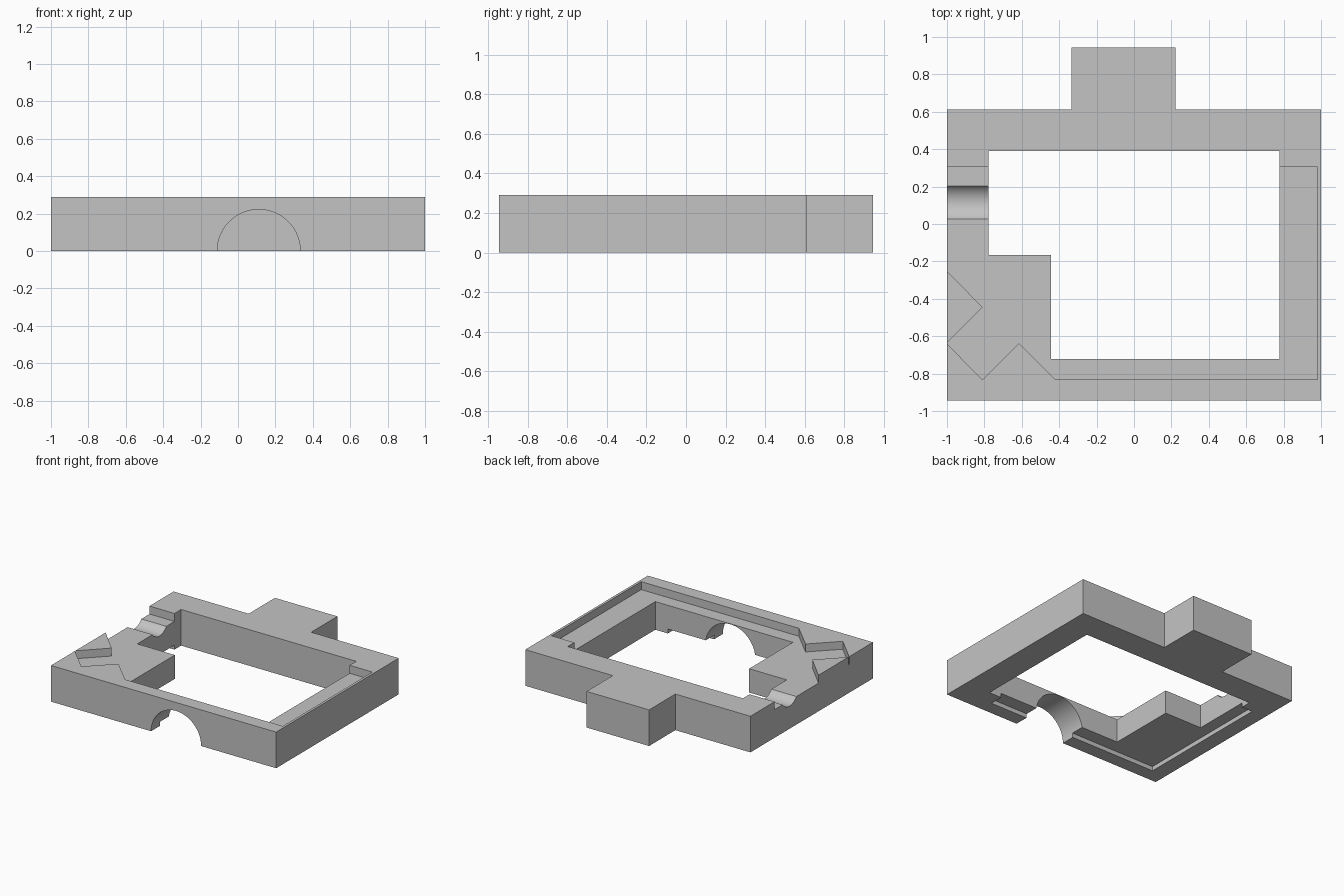
import bpy
import bmesh
import math

cube = bpy.data.objects.get("Cube")
if cube:
    bpy.data.objects.remove(cube, do_unlink=True)

HEIGHT = 0.29
LEDGE = 0.226      # floor of the upper recess
LIP = 0.035        # depth of the lower recess

grey = bpy.data.materials.new("plain_grey")
grey.use_nodes = True
grey.diffuse_color = (0.55, 0.55, 0.55, 1)
grey.node_tree.nodes["Principled BSDF"].inputs["Base Color"].default_value = (0.55, 0.55, 0.55, 1)


def make_prism(name, outline, z0, z1):
    """Extrude a plan outline between two heights."""
    bm = bmesh.new()
    base = bm.faces.new([bm.verts.new((x, y, z0)) for x, y in outline])
    top = bmesh.ops.extrude_face_region(bm, geom=[base])["geom"]
    verts = [v for v in top if isinstance(v, bmesh.types.BMVert)]
    bmesh.ops.translate(bm, vec=(0, 0, z1 - z0), verts=verts)
    bmesh.ops.recalc_face_normals(bm, faces=bm.faces)
    mesh = bpy.data.meshes.new(name)
    bm.to_mesh(mesh)
    bm.free()
    obj = bpy.data.objects.new(name, mesh)
    bpy.context.scene.collection.objects.link(obj)
    return obj


def make_cylinder(name, radius, length, location, rotation):
    bpy.ops.mesh.primitive_cylinder_add(vertices=96, radius=radius, depth=length,
                                        location=location, rotation=rotation)
    obj = bpy.context.object
    obj.name = name
    return obj


def box_outline(x0, x1, y0, y1):
    return [(x0, y0), (x1, y0), (x1, y1), (x0, y1)]


# Frame plate with the rear tab
frame = make_prism("frame", [
    (-1, -0.944), (1, -0.944), (1, 0.611), (0.222, 0.611), (0.222, 0.944),
    (-0.333, 0.944), (-0.333, 0.611), (-1, 0.611)], 0, HEIGHT)
frame.data.materials.append(grey)

cutters = [
    # Central opening, leaving a block in one corner
    make_prism("opening_cutter", [
        (-0.444, -0.722), (0.778, -0.722), (0.778, 0.389), (-0.778, 0.389),
        (-0.778, -0.167), (-0.444, -0.167)], -0.1, 0.5),
    # Upper recess with pointed teeth
    make_prism("upper_recess_cutter", [
        (-1.1, 0.305), (-1.1, -0.15), (-0.81, -0.445), (-1.003, -0.638),
        (-0.81, -0.832), (-0.615, -0.638), (-0.42, -0.832), (0.98, -0.832),
        (0.98, 0.305)], LEDGE, 0.5),
    # Lower recess
    make_prism("lower_recess_cutter", box_outline(-0.875, 0.667, -0.832, 0.305), -0.1, LIP),
    # Arch through the front wall
    make_cylinder("arch_cutter", 0.222, 0.5, (0.111, -0.9, 0), (math.pi / 2, 0, 0)),
    # Round groove across the side wall
    make_cylinder("groove_cutter", 0.108, 0.5, (-0.9, 0.115, HEIGHT), (0, math.pi / 2, 0)),
]

for cutter in cutters:
    cutter.hide_render = True
    mod = frame.modifiers.new(cutter.name, "BOOLEAN")
    mod.operation = "DIFFERENCE"
    mod.solver = "EXACT"
    mod.object = cutter

# Apply the cuts and discard the cutters
bpy.context.view_layer.update()
depsgraph = bpy.context.evaluated_depsgraph_get()
result = bpy.data.meshes.new_from_object(frame.evaluated_get(depsgraph))
frame.modifiers.clear()
frame.data = result
frame.data.materials.clear()
frame.data.materials.append(grey)
for poly in frame.data.polygons:
    poly.material_index = 0
for cutter in cutters:
    bpy.data.objects.remove(cutter, do_unlink=True)

bpy.ops.object.select_all(action="DESELECT")
frame.select_set(True)
bpy.context.view_layer.objects.active = frame
bpy.ops.object.shade_smooth_by_angle(angle=math.radians(25))
